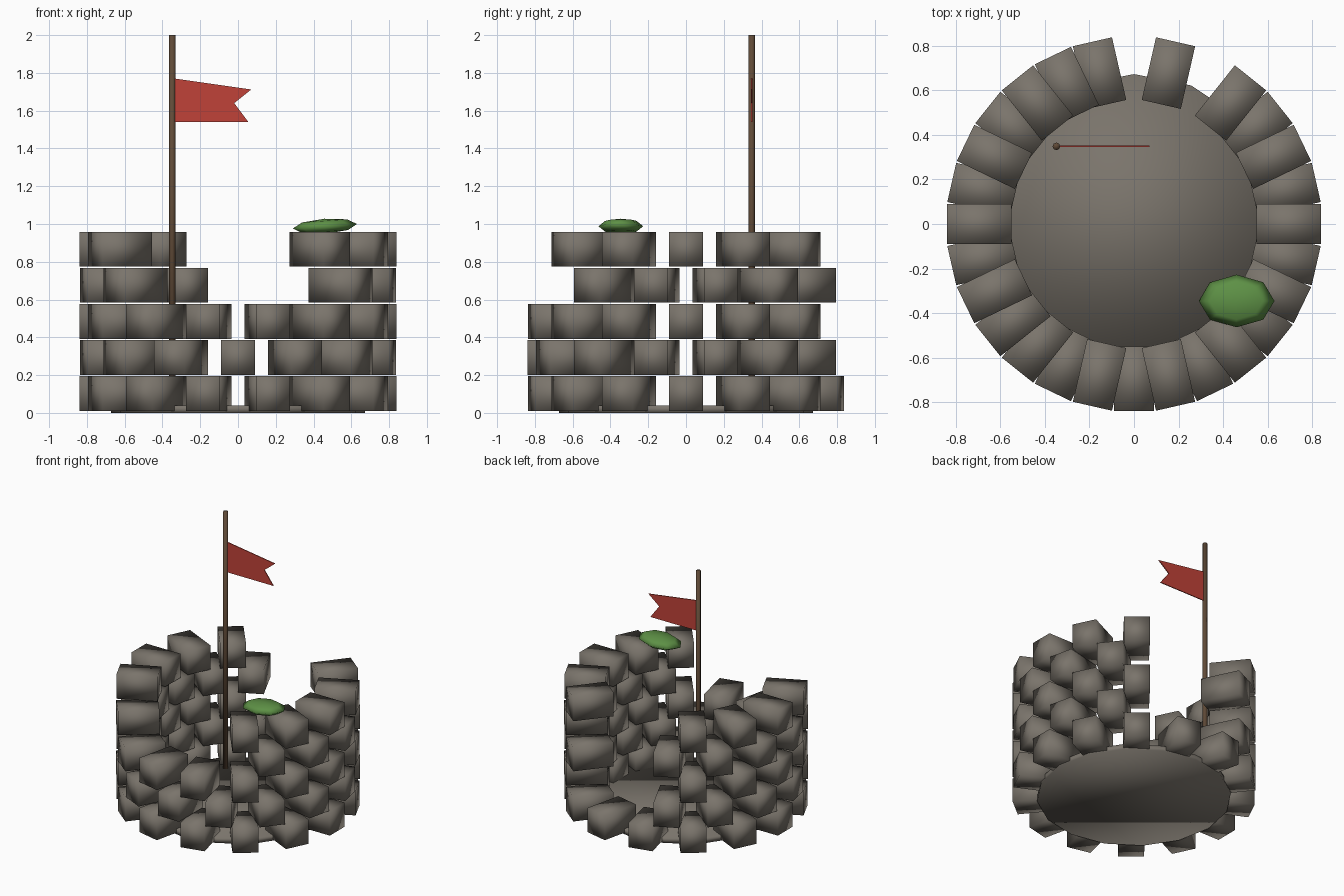
import bpy, bmesh, math
from mathutils import Matrix

if "Cube" in bpy.data.objects:
    bpy.data.objects.remove(bpy.data.objects["Cube"])


def material(name, rgb):
    m = bpy.data.materials.new(name)
    m.diffuse_color = (*rgb, 1)
    m.use_nodes = True
    m.node_tree.nodes["Principled BSDF"].inputs["Base Color"].default_value = m.diffuse_color
    return m


STONE = material("stone", (0.195, 0.175, 0.148))
WOOD = material("dark_wood", (0.115, 0.068, 0.038))
RED = material("red_cloth", (0.53, 0.055, 0.04))
GREEN = material("moss_green", (0.11, 0.28, 0.06))


def finish(name, bm, mat, smooth=True):
    bmesh.ops.recalc_face_normals(bm, faces=bm.faces)
    for f in bm.faces:
        f.smooth = smooth
    me = bpy.data.meshes.new(name)
    bm.to_mesh(me)
    bm.free()
    me.materials.append(mat)
    ob = bpy.data.objects.new(name, me)
    bpy.context.collection.objects.link(ob)
    return ob


# Ruined ring wall: alternate courses are staggered by half a block step
BLOCKS = 14
STEP = math.tau / BLOCKS
R_IN, R_OUT, WIDTH, HEIGHT, RISE = 0.55, 0.838, 0.18, 0.184, 0.1912
MISSING = [
    set(),                   # bottom course is whole
    {2, 3},
    {3, 4},
    {2, 3, 9, 10, 11},
    {3, 4, 9, 10, 11},       # top course
]
for course, gaps in enumerate(MISSING):
    bm = bmesh.new()
    for k in range(BLOCKS):
        if k in gaps:
            continue
        angle = (k + 0.5 * (course % 2)) * STEP
        place = (Matrix.Rotation(angle, 4, 'Z')
                 @ Matrix.Translation(((R_IN + R_OUT) / 2, 0, 0.102 + RISE * course))
                 @ Matrix.Diagonal((R_OUT - R_IN, WIDTH, HEIGHT, 1)))
        bmesh.ops.create_cube(bm, size=1, matrix=place)
    finish(f"wall_course_{course + 1}", bm, STONE)


def cylinder(name, sides, radius, x, y, z0, z1, mat):
    bm = bmesh.new()
    bmesh.ops.create_cone(bm, cap_ends=True, segments=sides, radius1=radius, radius2=radius,
                          depth=z1 - z0, matrix=Matrix.Translation((x, y, (z0 + z1) / 2)))
    return finish(name, bm, mat)


# Floor slab and flag pole
cylinder("floor", 16, 0.672, 0, 0, 0.0, 0.04, STONE)
cylinder("flag_pole", 8, 0.017, -0.348, 0.348, 0.02, 2.0, WOOD)

# Swallow-tailed flag, a thin plate
bm = bmesh.new()
outline = [(-0.335, 1.54), (0.055, 1.54), (-0.02, 1.64), (0.07, 1.712), (-0.335, 1.77)]
face = bm.faces.new([bm.verts.new((x, 0.345, z)) for x, z in outline])
ext = bmesh.ops.extrude_face_region(bm, geom=[face])
bmesh.ops.translate(bm, vec=(0, 0.007, 0),
                    verts=[v for v in ext["geom"] if isinstance(v, bmesh.types.BMVert)])
finish("flag", bm, RED, smooth=False)

# Flattened clump of moss on the wall top
bm = bmesh.new()
bmesh.ops.create_uvsphere(bm, u_segments=8, v_segments=4, radius=1,
                          matrix=Matrix.Translation((0.46, -0.345, 0.988))
                          @ Matrix.Rotation(math.radians(-4), 4, 'Y')
                          @ Matrix.Diagonal((0.17, 0.118, 0.04, 1)))
finish("moss", bm, GREEN)
